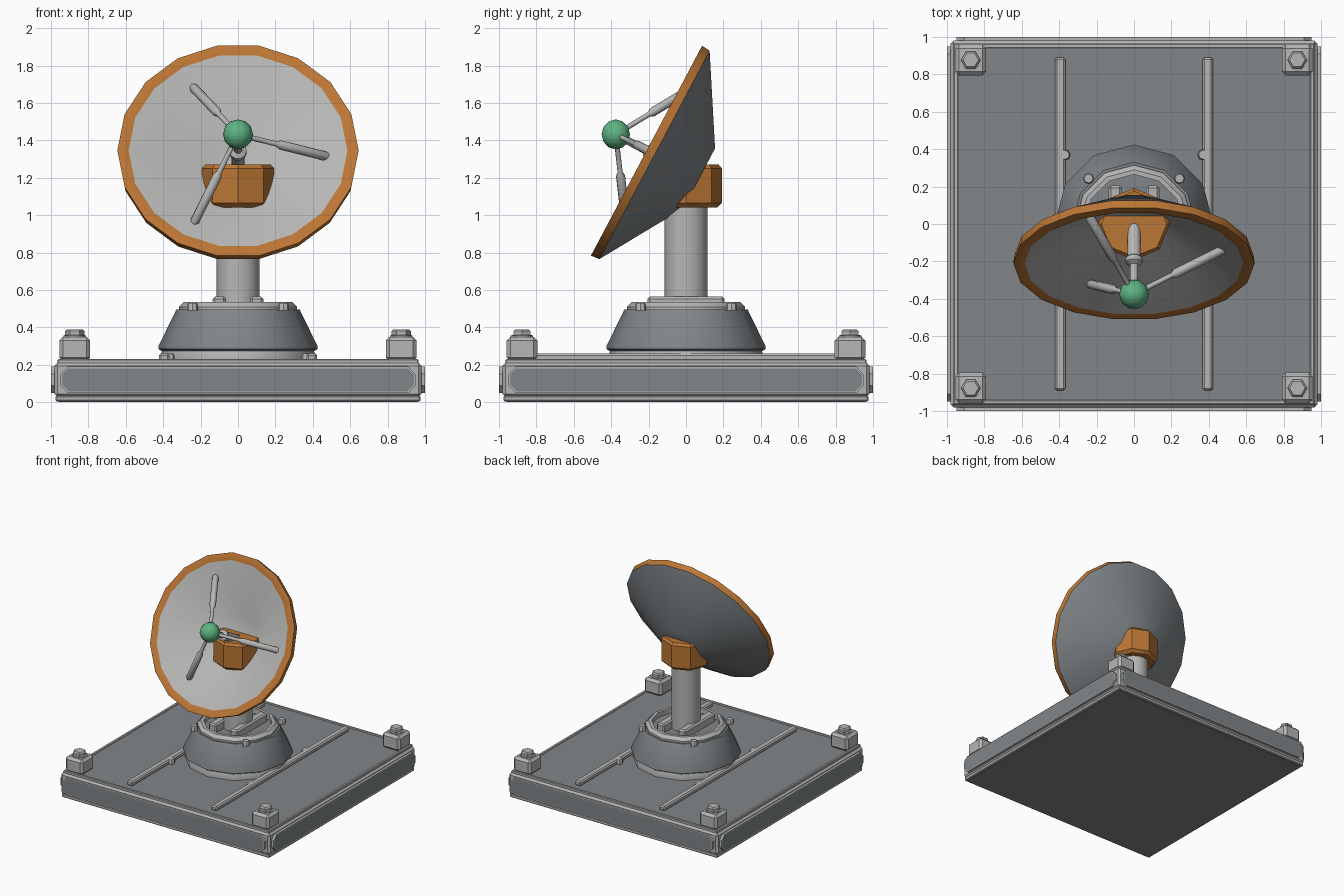
import bpy, bmesh, math
from mathutils import Matrix, Vector

cube = bpy.data.objects.get("Cube")
if cube:
    bpy.data.objects.remove(cube)


def material(name, colour):
    m = bpy.data.materials.new(name)
    m.use_nodes = True
    m.diffuse_color = (*colour, 1)
    m.node_tree.nodes["Principled BSDF"].inputs["Base Color"].default_value = (*colour, 1)
    return m


MATS = [material("light_grey", (0.47, 0.47, 0.465)),
        material("slate_grey", (0.22, 0.24, 0.255)),
        material("copper_orange", (0.50, 0.18, 0.035)),
        material("signal_green", (0.11, 0.45, 0.22))]
LIGHT, SLATE, ORANGE, GREEN = range(4)


def finish(name, bm, matrix=Matrix(), angle=35):
    """Smooth across shallow edges, keep the rest sharp, and make the object."""
    bmesh.ops.recalc_face_normals(bm, faces=bm.faces)
    for f in bm.faces:
        f.smooth = True
    for e in bm.edges:
        e.smooth = e.calc_face_angle(0) < math.radians(angle)
    mesh = bpy.data.meshes.new(name)
    bm.to_mesh(mesh)
    bm.free()
    for m in MATS:
        mesh.materials.append(m)
    ob = bpy.data.objects.new(name, mesh)
    ob.matrix_world = matrix
    bpy.context.collection.objects.link(ob)
    return ob


def box(name, centre, size, mat, bevel=0.01):
    bm = bmesh.new()
    bmesh.ops.create_cube(bm, size=1, matrix=Matrix.Translation(centre) @ Matrix.Diagonal((*size, 1)))
    if bevel:
        bmesh.ops.bevel(bm, geom=bm.edges[:], offset=bevel, segments=1, affect='EDGES')
    for f in bm.faces:
        f.material_index = mat
    return finish(name, bm)


def lathe(name, profile, sides, mats, matrix=Matrix(), angle=35):
    """Spin (radius, height) points about z; mats is one index or one per band."""
    bm = bmesh.new()
    rings = []
    for r, z in profile:
        if r == 0:
            rings.append([bm.verts.new((0, 0, z))] * sides)
        else:
            rings.append([bm.verts.new((r * math.cos(math.tau * i / sides),
                                        r * math.sin(math.tau * i / sides), z)) for i in range(sides)])
    for k in range(len(rings) - 1):
        a, b = rings[k], rings[k + 1]
        for i in range(sides):
            j = (i + 1) % sides
            corners = list(dict.fromkeys((a[i], a[j], b[j], b[i])))
            f = bm.faces.new(corners)
            f.material_index = mats if isinstance(mats, int) else mats[k]
    return finish(name, bm, matrix, angle)


def bolt(name, x, y, z, r, h, sides=6):
    lathe(name, [(0, 0), (r, 0), (r, h * 0.75), (r * 0.8, h), (0, h)], sides, LIGHT,
          Matrix.Translation((x, y, z)))


CORNERS = [(sx, sy) for sx in (-1, 1) for sy in (-1, 1)]

# Platform
box("platform_body", (0, 0, 0.12), (1.96, 1.96, 0.18), LIGHT, 0.015)
box("platform_foot", (0, 0, 0.02), (1.95, 1.95, 0.03), LIGHT, 0.006)
box("platform_underside", (0, 0, 0.006), (1.92, 1.92, 0.012), SLATE, 0)
box("platform_deck", (0, 0, 0.211), (1.89, 1.89, 0.022), SLATE, 0)
for s in (-1, 1):
    box("deck_trim_side", (s * 0.9525, 0, 0.215), (0.025, 1.93, 0.03), LIGHT, 0.005)
    box("deck_trim_end", (0, s * 0.9525, 0.215), (1.93, 0.025, 0.03), LIGHT, 0.005)
    box("deck_rail", (s * 0.395, 0, 0.24), (0.055, 1.78, 0.04), LIGHT, 0.01)

# Eight-sided side panels with a slate face and a light rim
for k in range(4):
    bm = bmesh.new()
    w, h, c = 0.95, 0.07, 0.04
    outline = [(-w, c - h), (c - w, -h), (w - c, -h), (w, c - h),
               (w, h - c), (w - c, h), (c - w, h), (-w, h - c)]
    back = bm.faces.new([bm.verts.new((x, -0.97, z + 0.12)) for x, z in outline])
    out = bmesh.ops.extrude_face_region(bm, geom=[back])["geom"]
    bmesh.ops.translate(bm, vec=(0, -0.03, 0), verts=[v for v in out if isinstance(v, bmesh.types.BMVert)])
    front = next(f for f in out if isinstance(f, bmesh.types.BMFace))
    bmesh.ops.inset_region(bm, faces=[front], thickness=0.009)
    front.material_index = SLATE
    finish("side_panel", bm, Matrix.Rotation(k * math.pi / 2, 4, 'Z'))

# Corner blocks and their hex bolts
for sx, sy in CORNERS:
    x, y = sx * 0.873, sy * 0.877
    box("corner_block", (x, y, 0.285), (0.165, 0.165, 0.13), LIGHT, 0.02)
    bolt("corner_washer", x, y, 0.345, 0.06, 0.015, 12)
    bolt("corner_bolt", x, y, 0.35, 0.052, 0.04)
    bolt("deck_bolt", sx * 0.37, sy * 0.37, 0.22, 0.03, 0.04, 8)
    bolt("collar_bolt", sx * 0.243, sy * 0.243, 0.49, 0.03, 0.04, 8)

# Turntable cone and collar
lathe("turntable_ring", [(0, 0.22), (0.41, 0.22), (0.41, 0.265), (0.40, 0.285), (0, 0.285)], 12, LIGHT)
lathe("turntable_cone", [(0, 0.275), (0.41, 0.275), (0.425, 0.285), (0.425, 0.30),
                         (0.33, 0.495), (0, 0.495)], 12, SLATE)
lathe("turntable_collar", [(0.265, 0.49), (0.315, 0.49), (0.315, 0.51), (0.29, 0.535),
                           (0.265, 0.535), (0.265, 0.49)], 12, LIGHT)
for s in (-1, 1):
    box("column_foot_bar", (s * 0.1, 0, 0.525), (0.07, 0.41, 0.08), LIGHT, 0.012)

# Column and swivel head
lathe("column", [(0, 0.49), (0.115, 0.49), (0.115, 1.06), (0, 1.06)], 16, LIGHT)
lathe("swivel_head", [(0, 1.04), (0.165, 1.04), (0.192, 1.065), (0.192, 1.25),
                      (0.175, 1.27), (0, 1.27)], 8, ORANGE)

# Tilted dish
tilt = Matrix.Translation((0, -0.211, 1.345)) @ Matrix.Rotation(math.radians(62.1), 4, 'X')
lathe("dish", [(0, -0.26), (0.17, -0.26), (0.585, 0), (0.645, 0), (0.64, -0.048),
               (0.185, -0.318), (0, -0.318)], 18,
      [LIGHT, LIGHT, ORANGE, ORANGE, SLATE, SLATE], tilt)

# Feed rod and receiver
lathe("feed_rod", [(0, -0.27), (0.025, -0.27), (0.036, -0.23), (0.036, -0.04), (0.046, -0.03),
                   (0.046, -0.005), (0.022, 0.01), (0.022, 0.17), (0, 0.17)], 10, LIGHT, tilt, 40)
ball = [(0.08 * math.sin(math.pi * i / 6) if 0 < i < 6 else 0, -0.08 * math.cos(math.pi * i / 6))
        for i in range(7)]
hub = tilt @ Vector((0, 0, 0.186))
lathe("receiver", ball, 10, GREEN, Matrix.Translation(hub), 45)

# Struts from the receiver to the dish
for end in ((-0.245, 0.05, 1.69), (0.49, -0.13, 1.31), (-0.24, -0.32, 0.95)):
    d = Vector(end) - hub
    n = d.length
    turn = Matrix.Translation(hub) @ d.to_track_quat('Z', 'Y').to_matrix().to_4x4()
    lathe("strut", [(0, 0.03), (0.014, 0.03), (0.014, n * 0.42), (0.025, n * 0.46),
                    (0.025, n * 0.96), (0.015, n), (0, n)], 8, LIGHT, turn, 50)
